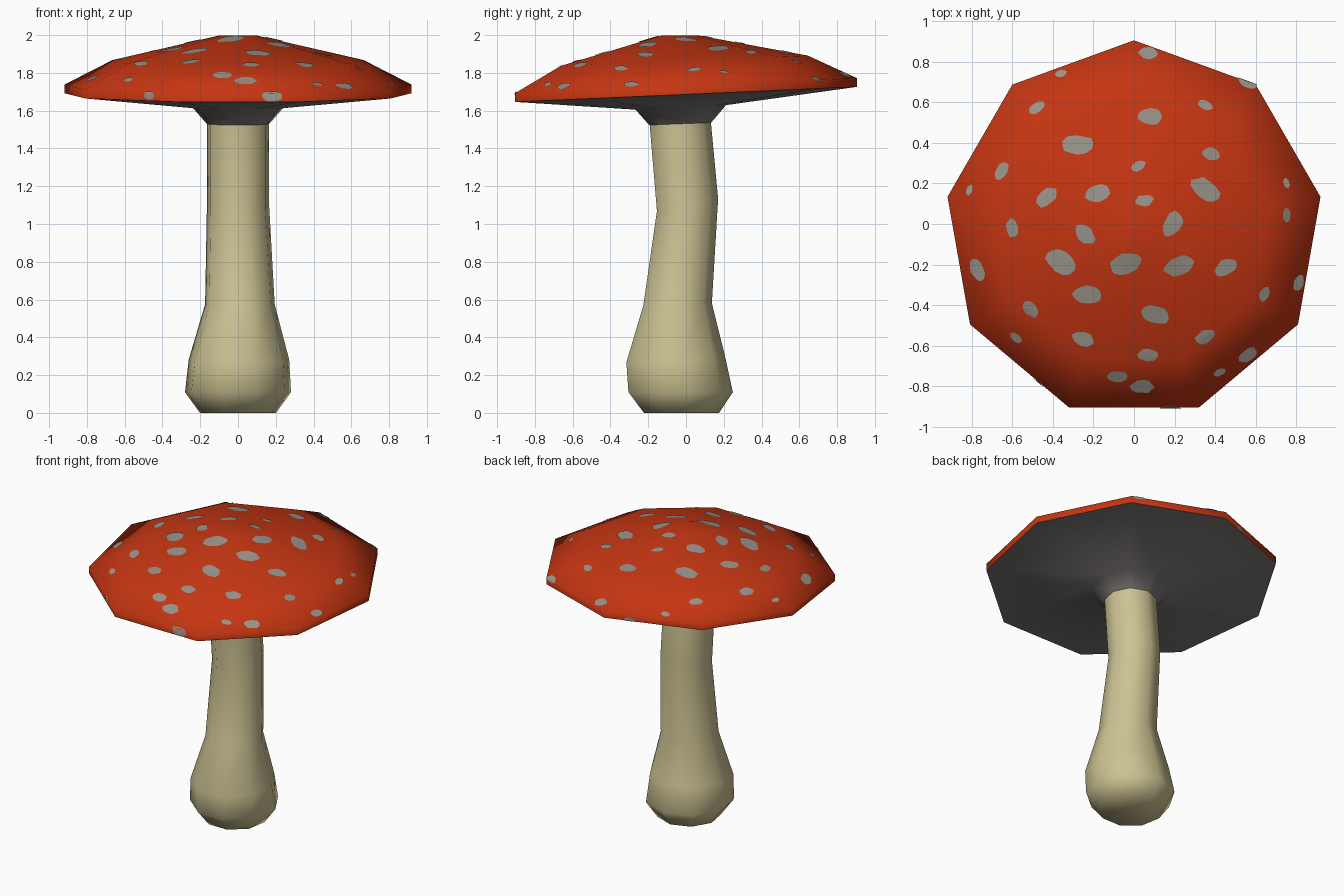
import bpy, bmesh, math, random
from mathutils import Vector
from mathutils.bvhtree import BVHTree

if "Cube" in bpy.data.objects:
    bpy.data.objects.remove(bpy.data.objects["Cube"])

random.seed(4)
SIDES = 9


def material(name, rgb):
    m = bpy.data.materials.new(name)
    m.diffuse_color = (*rgb, 1)
    m.use_nodes = True
    m.node_tree.nodes["Principled BSDF"].inputs["Base Color"].default_value = m.diffuse_color
    return m


RED = material("cap red", (0.56, 0.036, 0.006))
GREY = material("spot grey", (0.31, 0.29, 0.255))
GILL = material("gill grey", (0.20, 0.185, 0.175))
CREAM = material("stem cream", (0.60, 0.54, 0.29))


def finish(name, bm, mat, angle):
    me = bpy.data.meshes.new(name)
    bm.to_mesh(me)
    bm.free()
    me.materials.append(mat)
    ob = bpy.data.objects.new(name, me)
    bpy.context.collection.objects.link(ob)
    bpy.ops.object.select_all(action='DESELECT')
    ob.select_set(True)
    bpy.context.view_layer.objects.active = ob
    bpy.ops.object.shade_smooth_by_angle(angle=math.radians(angle))
    return ob


def loft(rings, cap_start=False, cap_end=False):
    """Rings of (radius, centre x, centre y, z, tilt in y), joined in order."""
    bm = bmesh.new()
    loops = []
    for r, cx, cy, z, tilt in rings:
        loop = []
        for i in range(SIDES):
            a = math.pi / 2 + i * math.tau / SIDES
            x, y = r * math.cos(a), r * math.sin(a)
            loop.append(bm.verts.new((cx + x, cy + y, z + tilt * y)))
        loops.append(loop)
    for lo, hi in zip(loops, loops[1:]):
        for i in range(SIDES):
            j = (i + 1) % SIDES
            bm.faces.new((lo[i], lo[j], hi[j], hi[i]))
    if cap_start:
        bm.faces.new(loops[0][::-1])
    if cap_end:
        bm.faces.new(loops[-1])
    bm.normal_update()
    return bm


# Stem: bulbous foot and a gentle bend
finish("stem", loft([
    (0.205, 0, -0.03, 0.0, 0),
    (0.285, 0, -0.037, 0.11, 0),
    (0.27, 0.005, -0.062, 0.28, 0.05),
    (0.187, 0.01, -0.05, 0.575, 0.03),
    (0.167, 0, 0.003, 1.10, 0.2),
    (0.167, 0, -0.036, 1.54, 0.04),
], cap_start=True), CREAM, 75)

# Gills: collar flaring out to the rim, tilted with the cap
finish("gills", loft([
    (0.169, 0, -0.036, 1.53, 0.04),
    (0.247, 0, -0.035, 1.617, 0.05),
    (0.933, 0, -0.028, 1.685, 0.044),
][::-1]), GILL, 75).data.flip_normals()

# Cap: thin rim, shoulder and small flat crown
cap = loft([
    (0.933, 0, -0.028, 1.685, 0.044),
    (0.933, 0, -0.028, 1.731, 0.044),
    (0.675, 0, -0.03, 1.863, 0.042),
    (0.1, 0, -0.038, 1.998, 0.01),
], cap_end=True)
surface = BVHTree.FromBMesh(cap)
finish("cap", cap, RED, 75)

# Spots: thin patches wrapped on the cap, longest along the rim direction
SPOTS = [
    (-.48, .57, .045), (-.36, .74, .03), (.07, .84, .05), (.56, .70, .05),
    (.35, .585, .04), (.08, .53, .065), (-.28, .39, .078), (.38, .345, .048),
    (.02, .285, .04), (-.65, .26, .05), (-.81, .165, .028), (-.43, .13, .06),
    (-.18, .15, .065), (.05, .115, .045), (.35, .17, .08), (.75, .20, .026),
    (.75, .045, .036), (.19, 0, .07), (-.60, -.02, .048), (-.24, -.05, .062),
    (-.36, -.185, .085), (-.04, -.195, .082), (.22, -.205, .078),
    (.45, -.215, .062), (-.77, -.225, .058), (.81, -.29, .042),
    (-.23, -.35, .074), (.64, -.345, .04), (-.51, -.42, .05),
    (.10, -.445, .074), (-.58, -.56, .033), (-.25, -.565, .058),
    (.35, -.555, .054), (.07, -.645, .05), (.56, -.645, .052),
    (-.08, -.75, .05), (.42, -.73, .032), (.04, -.80, .06),
    (.18, -.91, .055), (-.16, .86, .04), (-.47, -.78, .036)]


def on_cap(p):
    hit, normal, _, _ = surface.find_nearest(p)
    return hit + normal * 0.004


bm = bmesh.new()
for x, y, size in SPOTS:
    hit, normal, _, _ = surface.ray_cast(Vector((x, y, 3)), Vector((0, 0, -1)))
    if hit is None:
        hit, normal, _, _ = surface.find_nearest(Vector((x, y, 1.68)))
    turn = 0.55 if abs(y) < 0.45 and abs(x) < 0.5 else 0.1
    turn *= 1 if x * y > 0 else -1
    a = math.atan2(y, x) + math.pi / 2 + turn
    along = Vector((math.cos(a), math.sin(a), 0))
    along = (along - normal * along.dot(normal)).normalized()
    across = normal.cross(along)
    centre = bm.verts.new(on_cap(hit))
    ring = []
    for i in range(12):
        t = i * math.tau / 12
        w = size * random.uniform(0.88, 1.08)
        p = hit + along * (w * math.cos(t)) + across * (0.64 * w * math.sin(t))
        ring.append(bm.verts.new(on_cap(p)))
    for i in range(12):
        bm.faces.new((centre, ring[i], ring[(i + 1) % 12]))
finish("cap_spots", bm, GREY, 75)
